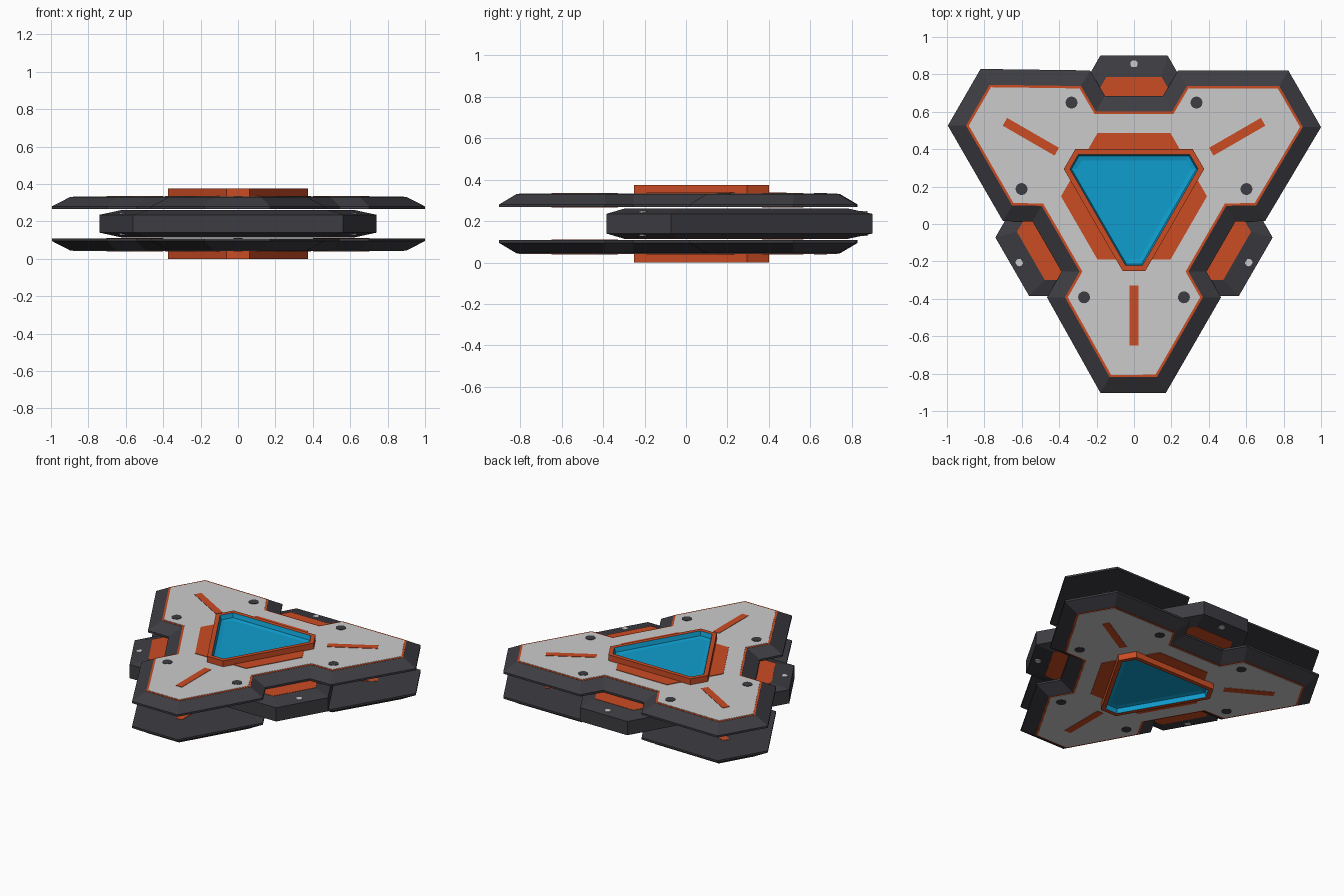
import bpy, bmesh, math
from mathutils import Vector

if "Cube" in bpy.data.objects:
    bpy.data.objects.remove(bpy.data.objects["Cube"])

H, CY = 0.375, 0.148        # full height, y of the three-fold centre


def material(name, rgb):
    m = bpy.data.materials.new(name)
    m.diffuse_color = (*rgb, 1)
    m.use_nodes = True
    m.node_tree.nodes["Principled BSDF"].inputs["Base Color"].default_value = m.diffuse_color
    return m


DARK = material("charcoal", (0.046, 0.046, 0.055))
GREY = material("light grey", (0.60, 0.60, 0.60))
ORANGE = material("orange", (0.60, 0.072, 0.017))
BLUE = material("blue", (0.005, 0.34, 0.62))


def rot(p, k):
    a = math.radians(120 * k)
    return (p[0] * math.cos(a) - p[1] * math.sin(a),
            p[0] * math.sin(a) + p[1] * math.cos(a))


def thirds(points):
    """Repeat a list of points three times round the centre (counter-clockwise)."""
    return [rot(p, k) for k in range(3) for p in points]


def triangle(apothem, cut, s):
    """Triangle with cut corners; s = 1 points to +y, s = -1 to -y."""
    w = (2 * apothem - cut) * math.tan(math.radians(30))
    return thirds([(s * w, s * cut), (-s * w, s * cut)])


def inset(poly, d):
    out, n = [], len(poly)
    for i in range(n):
        a, b, c = (Vector(poly[(i + j) % n]) for j in (-1, 0, 1))
        u, v = (b - a).normalized(), (c - b).normalized()
        n1, n2 = Vector((-u.y, u.x)), Vector((-v.y, v.x))
        q = b + (n1 + n2) * d / (1 + n1.dot(n2))
        out.append((q.x, q.y))
    return out


def disc(x, y, r, n=16):
    return [(x + r * math.cos(math.tau * i / n), y + r * math.sin(math.tau * i / n))
            for i in range(n)]


def loft(name, shapes, mat, top=True, bottom=True):
    """Skin stacked (outline, z) rings, and repeat them upside down on the underside."""
    bm = bmesh.new()
    for rings in shapes:
        for flip in (False, True):
            def face(vs):
                bm.faces.new(vs[::-1] if flip else vs)
            vr = [[bm.verts.new((x, y + CY, H - z if flip else z)) for x, y in poly]
                  for poly, z in rings]
            n = len(vr[0])
            for lo, hi in zip(vr, vr[1:]):
                for i in range(n):
                    j = (i + 1) % n
                    face([lo[i], lo[j], hi[j], hi[i]])
            if top:
                face(vr[-1])
            if bottom:
                face(vr[0][::-1])
    me = bpy.data.meshes.new(name)
    bm.to_mesh(me)
    bm.free()
    me.materials.append(mat)
    bpy.context.collection.objects.link(bpy.data.objects.new(name, me))


# Middle core: cut triangle with bevelled edges, orange top faces and end screws
core = triangle(0.532, 0.752, 1)
core_top = triangle(0.447, 0.637, 1)
loft("core", [[(core, H / 2), (core, 0.235), (core_top, 0.26)]], DARK, bottom=False)
loft("core_face", [[(core_top, 0.259), (core_top, 0.262)]], ORANGE)
loft("core_screws", [[(disc(*rot((0, 0.708), k), 0.02), 0.238),
                      (disc(*rot((0, 0.708), k), 0.02), 0.248)] for k in range(3)], GREY)

# Three-armed armour plates with notches, orange trim and grey panels
plate = thirds([(1.0, 0.37), (0.825, 0.673), (0.235, 0.673), (0.155, 0.537),
                (-0.155, 0.537), (-0.235, 0.673)])
trim, panel = inset(plate, 0.084), inset(plate, 0.097)
loft("armour_plate", [[(plate, 0.267), (plate, 0.28), (trim, 0.33)]], DARK)
loft("plate_trim", [[(trim, 0.329), (trim, 0.3315)]], ORANGE)
loft("plate_panel", [[(panel, 0.33), (panel, 0.3335)]], GREY)

# Arm stripes and bolts
bar = [(-0.024, -0.797), (0.024, -0.797), (0.024, -0.477), (-0.024, -0.477)]
bars = [[rot(p, k) for p in bar] for k in range(3)]
loft("arm_stripes", [[(b, 0.265), (b, 0.336)] for b in bars], ORANGE)
bolts = [disc(*rot((x, -0.54), k), 0.032) for k in range(3) for x in (-0.267, 0.267)]
loft("arm_bolts", [[(b, 0.33), (b, 0.336)] for b in bolts], DARK)

# Centre: flat hexagon base, raised rim and recessed blue lens
base = triangle(0.338, 0.338, 1)
loft("centre_base", [[(base, 0.33), (base, 0.337)]], ORANGE)
rim = triangle(0.252, 0.398, -1)
lip, floor = inset(rim, 0.028), inset(rim, 0.06)
loft("centre_rim", [[(rim, 0.33), (rim, H), (lip, H)]], ORANGE, top=False, bottom=False)
loft("blue_lens", [[(lip, H), (inset(rim, 0.036), 0.345), (floor, 0.339)]], BLUE, bottom=False)
